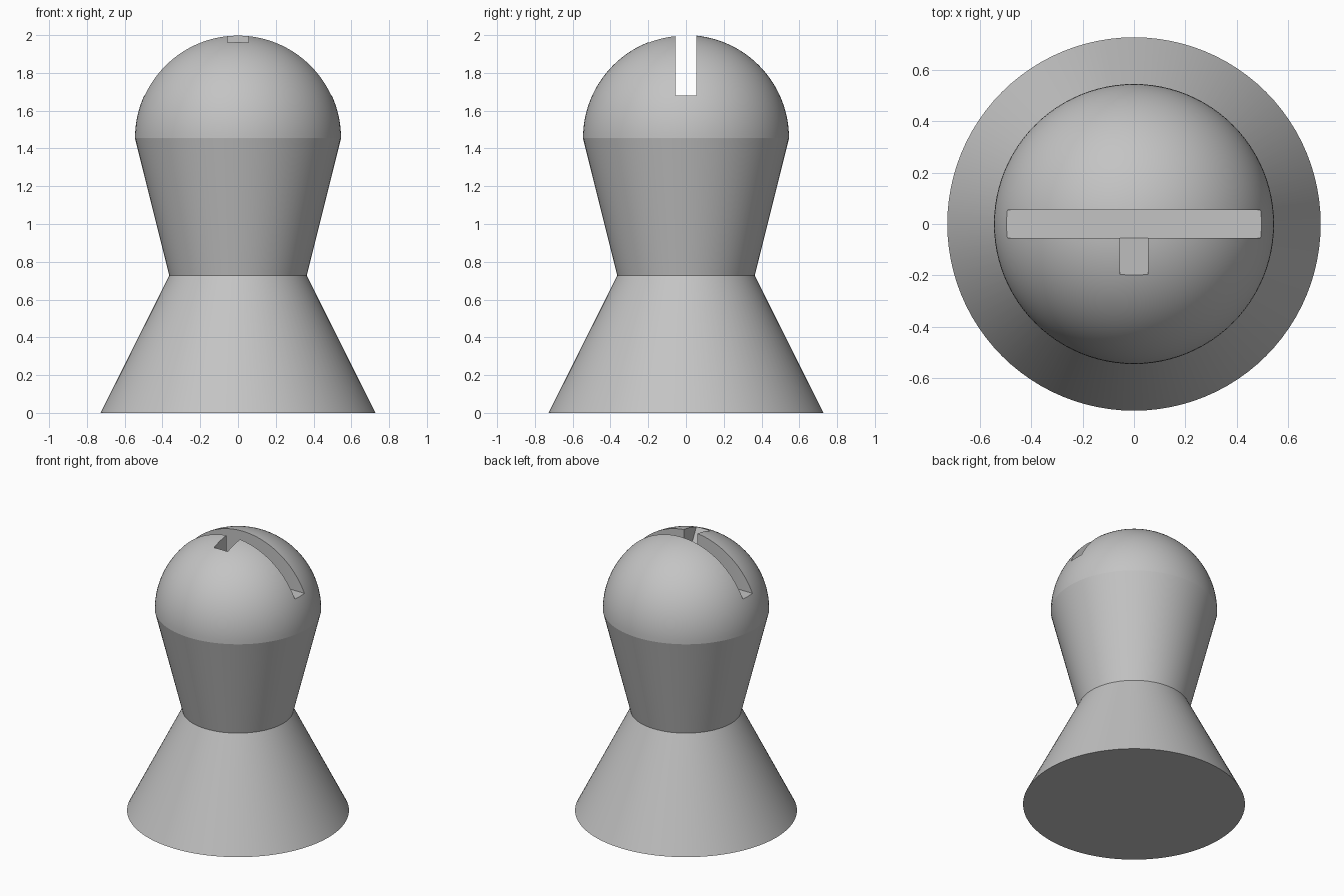
import bpy, bmesh, math
from mathutils import Vector

cube = bpy.data.objects.get("Cube")
if cube:
    bpy.data.objects.remove(cube, do_unlink=True)

UNIT = 2 / 11          # the proportions are whole multiples of this
R_BASE, R_NECK, R_HEAD = 4 * UNIT, 2 * UNIT, 3 * UNIT
Z_NECK, Z_HEAD = 4 * UNIT, 8 * UNIT
SLOT = 0.3 * UNIT      # half width of slot and notch
FLOOR = 1.68

grey = bpy.data.materials.new("plain_grey")
grey.use_nodes = True
colour = (0.55, 0.55, 0.55, 1)
grey.diffuse_color = colour
grey.node_tree.nodes["Principled BSDF"].inputs["Base Color"].default_value = colour


def make_object(name, bm):
    bmesh.ops.recalc_face_normals(bm, faces=bm.faces)
    mesh = bpy.data.meshes.new(name)
    bm.to_mesh(mesh)
    bm.free()
    mesh.materials.append(grey)
    obj = bpy.data.objects.new(name, mesh)
    bpy.context.collection.objects.link(obj)
    return obj


def lathe(name, profile, steps=96):
    """Spin an (r, z) profile around the z axis."""
    bm = bmesh.new()
    verts = [bm.verts.new((r, 0, z)) for r, z in profile]
    edges = [bm.edges.new(pair) for pair in zip(verts, verts[1:])]
    bmesh.ops.spin(bm, geom=verts + edges, axis=(0, 0, 1), cent=(0, 0, 0),
                   angle=math.tau, steps=steps)
    bmesh.ops.remove_doubles(bm, verts=bm.verts, dist=1e-5)
    return make_object(name, bm)


def prism(name, profile, half_length):
    """Extrude a (y, z) profile along x, centred on x = 0."""
    bm = bmesh.new()
    face = bm.faces.new([bm.verts.new((-half_length, y, z)) for y, z in profile])
    out = bmesh.ops.extrude_face_region(bm, geom=[face])
    moved = [v for v in out["geom"] if isinstance(v, bmesh.types.BMVert)]
    bmesh.ops.translate(bm, verts=moved, vec=Vector((2 * half_length, 0, 0)))
    obj = make_object(name, bm)
    obj.hide_render = True
    return obj


# Flared base, tapered body and half-round head in one turned solid
RINGS = 32
dome = [(R_HEAD * math.cos(a), Z_HEAD + R_HEAD * math.sin(a))
        for a in (i * math.pi / 2 / RINGS for i in range(RINGS))]
pawn = lathe("pawn_body", [(0, 0), (R_BASE, 0), (R_NECK, Z_NECK)] + dome
             + [(0, Z_HEAD + R_HEAD)])

# Slot across the head, and a front notch whose floor ramps up to the surface
slot = prism("slot_cutter", [(-SLOT, FLOOR), (SLOT, FLOOR), (SLOT, 2.2), (-SLOT, 2.2)], 0.8)
notch = prism("notch_cutter", [(-0.052, 1.682), (0, 1.75), (0, 2.2), (-0.322, 2.2)], SLOT)

bpy.ops.object.select_all(action="DESELECT")
pawn.select_set(True)
bpy.context.view_layer.objects.active = pawn
for cutter in (slot, notch):
    cut = pawn.modifiers.new(cutter.name, "BOOLEAN")
    cut.operation = "DIFFERENCE"
    cut.solver = "EXACT"
    cut.object = cutter
    bpy.ops.object.modifier_apply(modifier=cut.name)
for cutter in (slot, notch):
    bpy.data.objects.remove(cutter, do_unlink=True)

# Smooth round surfaces, crisp seams
bpy.ops.object.shade_smooth_by_angle(angle=math.radians(10))
